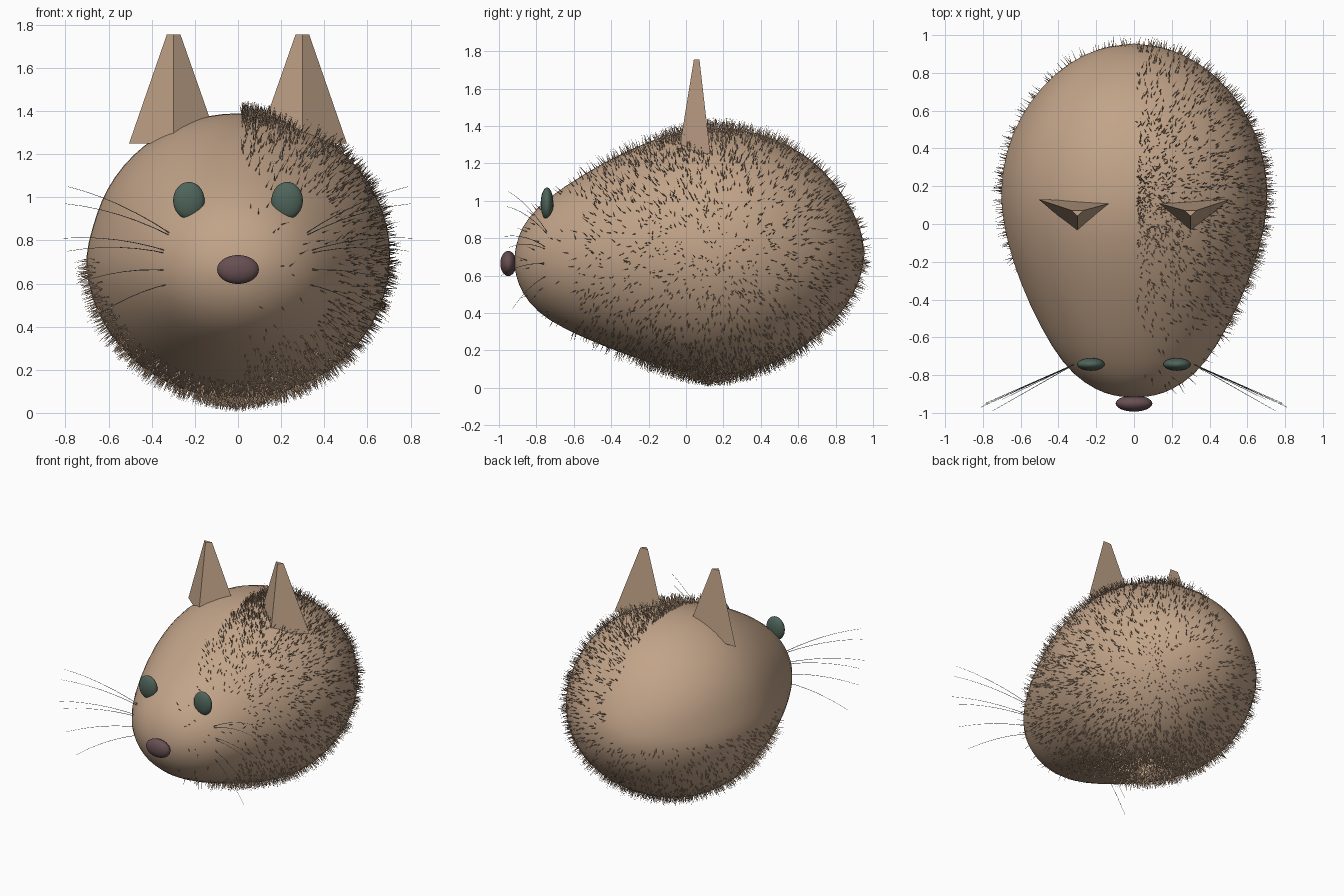
import bpy, bmesh, math, random
from mathutils import Vector
from mathutils.bvhtree import BVHTree

if "Cube" in bpy.data.objects:
    bpy.data.objects.remove(bpy.data.objects["Cube"])

random.seed(4)


def material(name, rgb):
    m = bpy.data.materials.new(name)
    m.diffuse_color = (*rgb, 1)
    m.use_nodes = True
    m.node_tree.nodes["Principled BSDF"].inputs["Base Color"].default_value = m.diffuse_color
    return m


TAN = material("tan_skin", (0.54, 0.37, 0.25))
GREEN = material("dull_green", (0.078, 0.128, 0.102))
MAUVE = material("dark_mauve", (0.135, 0.078, 0.085))
SLATE = material("slate_whisker", (0.19, 0.24, 0.29))


def make_object(name, bm, mat, smooth=False):
    me = bpy.data.meshes.new(name)
    bmesh.ops.recalc_face_normals(bm, faces=bm.faces)
    for f in bm.faces:
        f.smooth = smooth
    bm.to_mesh(me)
    bm.free()
    me.materials.append(mat)
    ob = bpy.data.objects.new(name, me)
    bpy.context.collection.objects.link(ob)
    return ob


# Body: elliptical rings along y, given as (y, bottom z, top z, half width)
RINGS = [(-0.91, 0.60, 0.76, 0.11), (-0.88, 0.51, 0.86, 0.20),
         (-0.80, 0.405, 0.965, 0.325), (-0.66, 0.315, 1.075, 0.435),
         (-0.43, 0.215, 1.215, 0.56), (-0.20, 0.130, 1.325, 0.65),
         (0.00, 0.072, 1.385, 0.70), (0.17, 0.052, 1.40, 0.718),
         (0.38, 0.085, 1.375, 0.69), (0.57, 0.175, 1.295, 0.61),
         (0.73, 0.29, 1.18, 0.495), (0.86, 0.43, 1.01, 0.345),
         (0.935, 0.58, 0.86, 0.18)]
SEG = 32
bm = bmesh.new()
loops = []
for y, lo, hi, w in RINGS:
    loop = []
    for i in range(SEG):
        a = math.tau * i / SEG
        x = w * math.cos(a)
        z = (lo + hi) / 2 + (hi - lo) / 2 * math.sin(a)
        if x < 0 and z > 0.78 and y > -0.5:      # slight step above the flank
            x *= 0.97
        loop.append(bm.verts.new((x, y, z)))
    loops.append(loop)
for a, b in zip(loops, loops[1:]):
    for i in range(SEG):
        j = (i + 1) % SEG
        bm.faces.new((a[i], a[j], b[j], b[i]))
for loop, tip in ((loops[0], (0, -0.92, 0.68)), (loops[-1], (0, 0.958, 0.72))):
    v = bm.verts.new(tip)
    for i in range(SEG):
        bm.faces.new((loop[i], loop[(i + 1) % SEG], v))
body = make_object("body", bm, TAN, True)
sub = body.modifiers.new("smooth", 'SUBSURF')
sub.levels = sub.render_levels = 1

# Hair: thin three-sided spikes standing on the skin
bpy.context.view_layer.update()
tree = BVHTree.FromObject(body, bpy.context.evaluated_depsgraph_get())
centre = Vector((0, 0.12, 0.72))


def add_hair(bm, p, n):
    jitter = Vector([random.uniform(-0.35, 0.35) for _ in range(3)])
    d = (n + jitter).normalized()
    tip = p + d * random.uniform(0.035, 0.068)
    tip.z = max(tip.z, 0)
    tip.y = min(tip.y, 1.0)
    side = d.orthogonal().normalized()
    other = d.cross(side)
    base = []
    for k in range(3):
        a = math.tau * k / 3
        base.append(bm.verts.new(p - n * 0.004 + (side * math.cos(a) + other * math.sin(a)) * 0.003))
    t = bm.verts.new(tip)
    for k in range(3):
        bm.faces.new((base[k], base[(k + 1) % 3], t))


bm = bmesh.new()
for _ in range(7500):
    lat = random.uniform(-math.pi / 2, math.pi / 2)
    lon = random.uniform(0, math.tau)
    d = Vector((math.cos(lat) * math.cos(lon), math.cos(lat) * math.sin(lon), math.sin(lat)))
    p, n, _, _ = tree.ray_cast(centre + d * 3, -d)
    if p is None:
        continue
    # full coat on the right, only the lower rear flank on the left
    right = p.x > 0.02 and (p.y > -0.6 or random.random() < 0.2)
    left = p.x <= 0.02 and p.z < 0.72 and p.y > -0.25
    if right or left:
        add_hair(bm, p, n)
make_object("hair", bm, TAN)

# Ears: triangular tapered prisms with a ridge at the front
for s, side in ((-1, "left"), (1, "right")):
    bm = bmesh.new()
    base = [bm.verts.new((s * x, y, 1.25)) for x, y in ((0.505, 0.13), (0.30, -0.04), (0.09, 0.12))]
    top = [bm.verts.new((s * x, y, 1.755)) for x, y in ((0.33, 0.072), (0.30, 0.042), (0.267, 0.072))]
    bm.faces.new(base)
    bm.faces.new(top)
    for i in range(3):
        j = (i + 1) % 3
        bm.faces.new((base[i], base[j], top[j], top[i]))
    make_object(side + "_ear", bm, TAN)


def ellipsoid(name, loc, size, mat):
    bm = bmesh.new()
    bmesh.ops.create_uvsphere(bm, u_segments=32, v_segments=16, radius=1)
    bmesh.ops.scale(bm, vec=size, verts=bm.verts)
    bmesh.ops.translate(bm, vec=loc, verts=bm.verts)
    return make_object(name, bm, mat, True)


# Eyes and nose
for s, side in ((-1, "left"), (1, "right")):
    ellipsoid(side + "_eye", (s * 0.228, -0.743, 0.985), (0.073, 0.034, 0.086), GREEN)
ellipsoid("nose", (0, -0.95, 0.665), (0.097, 0.043, 0.067), MAUVE)

# Whiskers: thin bent curves, as (root z, tip x, tip y, tip z)
WHISKERS = [(0.83, 0.79, -0.95, 1.05), (0.82, 0.80, -0.96, 0.97),
            (0.745, 0.81, -0.97, 0.81), (0.735, 0.79, -0.95, 0.75),
            (0.66, 0.75, -0.99, 0.60), (0.60, 0.70, -0.93, 0.42)]
for s, side in ((-1, "left"), (1, "right")):
    cu = bpy.data.curves.new(side + "_whiskers", 'CURVE')
    cu.dimensions = '3D'
    cu.bevel_depth = 0.002
    cu.bevel_resolution = 0
    for z, tx, ty, tz in WHISKERS:
        root, tip = Vector((0.31, -0.74, z)), Vector((tx, ty, tz))
        sp = cu.splines.new('POLY')
        sp.points.add(6)
        for k, pt in enumerate(sp.points):
            t = k / 6
            q = root.lerp(tip, t)
            q.z += 0.10 * t * (1 - t)
            pt.co = (s * q.x, q.y, q.z, 1)
            pt.radius = 1 - 0.6 * t
    cu.materials.append(SLATE)
    bpy.context.collection.objects.link(bpy.data.objects.new(side + "_whiskers", cu))
